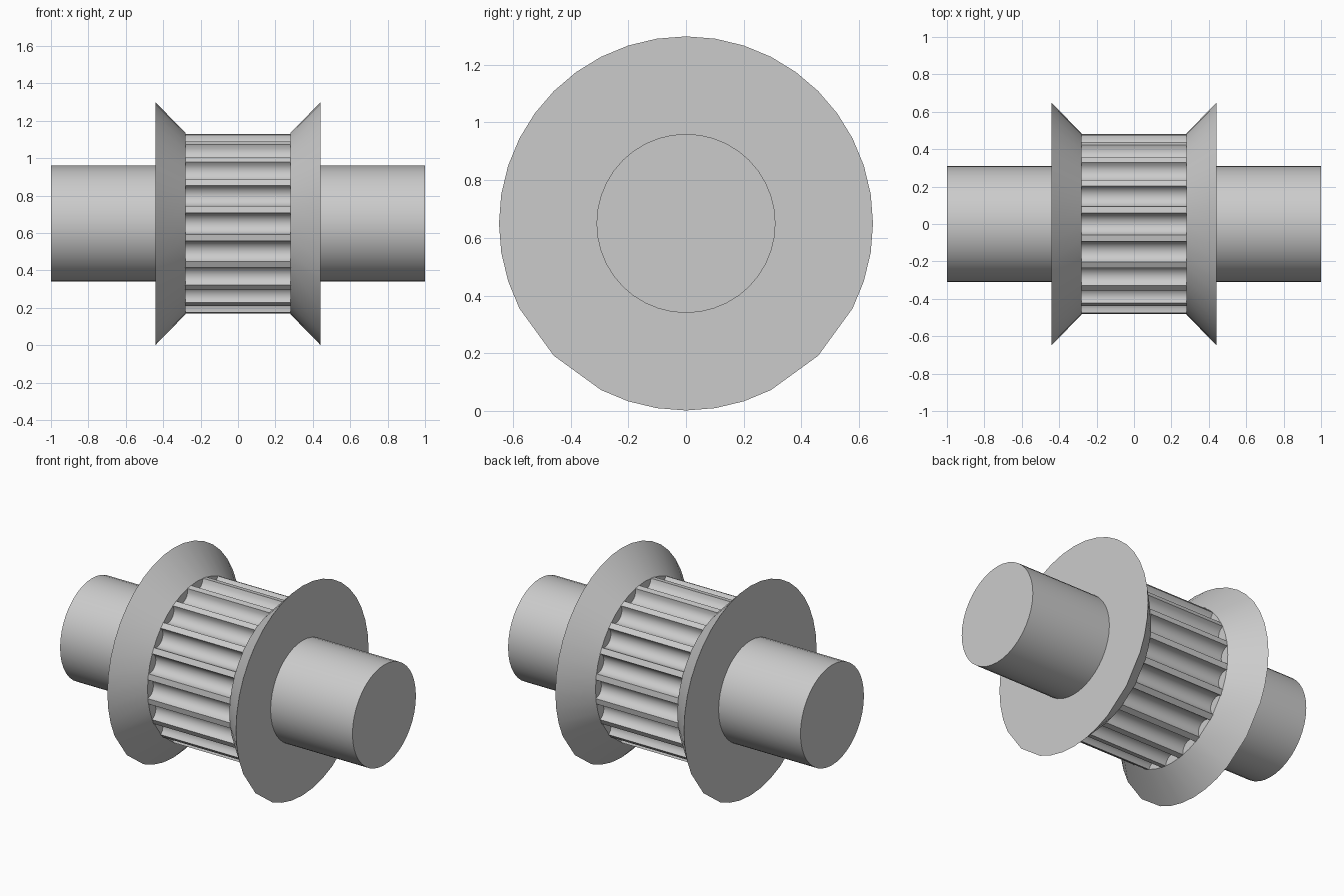
import bpy
import bmesh
from math import sin, cos, radians, hypot, atan2

cube = bpy.data.objects.get("Cube")
if cube:
    bpy.data.objects.remove(cube, do_unlink=True)

AXIS_Z = 0.65
TEETH = 20
BARREL_R = 0.484
GROOVE_R = 0.058

grey = bpy.data.materials.new("plain grey")
grey.use_nodes = True
grey.diffuse_color = (0.6, 0.6, 0.6, 1)
grey.node_tree.nodes["Principled BSDF"].inputs["Base Color"].default_value = (0.6, 0.6, 0.6, 1)


def circle(radius, angles):
    return [(radius * cos(radians(a)), radius * sin(radians(a))) for a in angles]


def loft(name, sections):
    """Closed solid through (x, outline) sections along the x axis."""
    bm = bmesh.new()
    rings = [[bm.verts.new((x, y, z + AXIS_Z)) for y, z in outline]
             for x, outline in sections]
    n = len(rings[0])
    for a, b in zip(rings, rings[1:]):
        for i in range(n):
            j = (i + 1) % n
            bm.faces.new((a[i], a[j], b[j], b[i]))
    bm.faces.new(rings[0])
    bm.faces.new(rings[-1])
    bmesh.ops.recalc_face_normals(bm, faces=bm.faces)
    mesh = bpy.data.meshes.new(name)
    bm.to_mesh(mesh)
    bm.free()
    mesh.materials.append(grey)
    obj = bpy.data.objects.new(name, mesh)
    bpy.context.collection.objects.link(obj)
    bpy.ops.object.select_all(action="DESELECT")
    obj.select_set(True)
    bpy.context.view_layer.objects.active = obj
    bpy.ops.object.shade_smooth_by_angle(angle=radians(30))
    return obj


# Shaft running through the whole pulley
steps = range(0, 360, 9)
ring = circle(0.31, steps)
loft("shaft", [(-1, ring), (1, ring)])

# Toothed barrel: round grooves scooped out between narrow lands
outline = []
for t in range(TEETH):
    centre = radians(t * 360 / TEETH)
    for k in range(9):
        a = radians(-86 + k * 172 / 8)
        r = BARREL_R - GROOVE_R * cos(a)
        s = GROOVE_R * sin(a)
        # groove ends sit exactly on the barrel surface
        radius = BARREL_R if k in (0, 8) else hypot(r, s)
        angle = centre + atan2(s, r)
        outline.append((radius * cos(angle), radius * sin(angle)))
loft("toothed_barrel", [(-0.3, outline), (0.3, outline)])

# Flared flanges, slightly coarser along the lower rim
rim = [a for a in steps if abs(a - 270) not in (36, 54)]
for side, name in ((1, "left_flange"), (-1, "right_flange")):
    loft(name, [(side * 0.28, circle(BARREL_R, rim)),
                (side * 0.44, circle(0.648, rim))])
